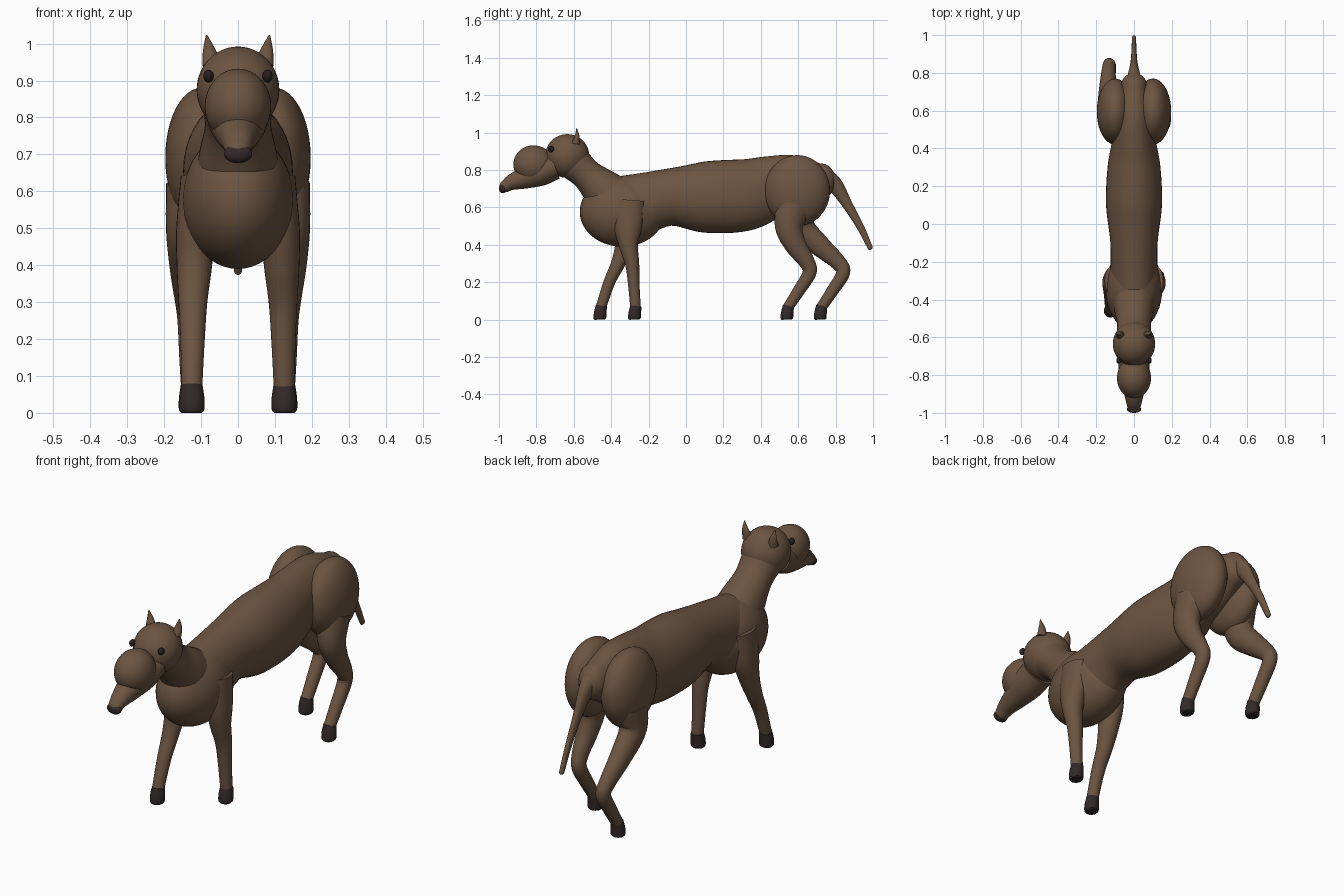
import bpy
import bmesh
import math
from mathutils import Vector

if "Cube" in bpy.data.objects:
    bpy.data.objects.remove(bpy.data.objects["Cube"], do_unlink=True)


def material(name, rgb):
    mat = bpy.data.materials.new(name)
    mat.use_nodes = True
    colour = (*rgb, 1)
    mat.diffuse_color = colour
    mat.node_tree.nodes["Principled BSDF"].inputs["Base Color"].default_value = colour
    return mat


coat = material("brown coat", (0.15, 0.09, 0.053))
hoof_dark = material("dark hoof", (0.032, 0.021, 0.022))
eye_dark = material("dark eye", (0.02, 0.014, 0.014))


def finish(bm, name, mat):
    bmesh.ops.recalc_face_normals(bm, faces=bm.faces)
    mesh = bpy.data.meshes.new(name)
    bm.to_mesh(mesh)
    bm.free()
    mesh.materials.append(mat)
    obj = bpy.data.objects.new(name, mesh)
    bpy.context.collection.objects.link(obj)
    bpy.ops.object.select_all(action="DESELECT")
    obj.select_set(True)
    bpy.context.view_layer.objects.active = obj
    bpy.ops.object.shade_smooth_by_angle(angle=math.radians(50))
    return obj


def ellipsoid(name, centre, radii, mat=coat):
    bm = bmesh.new()
    bmesh.ops.create_uvsphere(bm, u_segments=40, v_segments=24, radius=1)
    for v in bm.verts:
        v.co = Vector(c + r * p for c, r, p in zip(centre, radii, v.co))
    return finish(bm, name, mat)


def smooth_path(stations, steps=6):
    """Catmull-Rom through the stations, radii included."""
    pts = [Vector(s) for s in stations]
    pts = [2 * pts[0] - pts[1]] + pts + [2 * pts[-1] - pts[-2]]
    out = []
    for a, b, c, d in zip(pts, pts[1:], pts[2:], pts[3:]):
        for i in range(steps):
            t = i / steps
            out.append(0.5 * (2 * b + (c - a) * t + (2 * a - 5 * b + 4 * c - d) * t * t
                              + (3 * b - a - 3 * c + d) * t ** 3))
    out.append(pts[-2])
    return out


def limb(name, stations, mat=coat, sides=28, rounded=False):
    """Loft ellipses; a station is x, y, z, radius across x, radius in the side plane."""
    path = smooth_path(stations)
    rings = []
    for i, p in enumerate(path):
        a, b = path[max(i - 1, 0)], path[min(i + 1, len(path) - 1)]
        direction = Vector((0, b[1] - a[1], b[2] - a[2])).normalized()
        rings.append((Vector(p[:3]), direction, p[3], p[4]))
    if rounded:
        centre, direction, rx, rv = rings[-1]
        for k in range(1, 6):
            ang = k * math.pi / 11
            rings.append((centre + direction * min(rx, rv) * math.sin(ang), direction,
                          rx * math.cos(ang), rv * math.cos(ang)))
    bm = bmesh.new()
    loops = []
    for centre, direction, rx, rv in rings:
        side = Vector((1, 0, 0))
        up = direction.cross(side)
        loops.append([bm.verts.new(centre + side * rx * math.cos(q) + up * rv * math.sin(q))
                      for q in (2 * math.pi * j / sides for j in range(sides))])
    for lo, hi in zip(loops, loops[1:]):
        for j in range(sides):
            k = (j + 1) % sides
            bm.faces.new((lo[j], lo[k], hi[k], hi[j]))
    bm.faces.new(loops[0])
    bm.faces.new(loops[-1])
    return finish(bm, name, mat)


# Trunk, chest and neck
limb("body", [(0, -0.30, 0.60, 0.125, 0.175), (0, -0.10, 0.653, 0.125, 0.152),
              (0, 0.10, 0.655, 0.148, 0.19), (0, 0.30, 0.665, 0.14, 0.193),
              (0, 0.45, 0.705, 0.115, 0.17), (0, 0.60, 0.73, 0.10, 0.15),
              (0, 0.73, 0.745, 0.07, 0.09)], sides=40, rounded=True)
ellipsoid("chest", (0, -0.34, 0.577), (0.15, 0.228, 0.187))
limb("neck", [(0, -0.60, 0.84, 0.095, 0.095), (0, -0.53, 0.775, 0.09, 0.085),
              (0, -0.45, 0.70, 0.105, 0.112), (0, -0.37, 0.62, 0.12, 0.14)])

# Head
ellipsoid("head", (0, -0.635, 0.875), (0.112, 0.118, 0.117))
ellipsoid("muzzle", (0, -0.815, 0.83), (0.09, 0.108, 0.102))
limb("snout", [(0, -0.70, 0.82, 0.085, 0.07), (0, -0.78, 0.79, 0.08, 0.075),
               (0, -0.86, 0.76, 0.062, 0.06), (0, -0.93, 0.735, 0.045, 0.043),
               (0, -0.965, 0.713, 0.036, 0.032)], rounded=True)
ellipsoid("nose", (0, -0.98, 0.702), (0.038, 0.02, 0.026), hoof_dark)

# Tail
limb("tail", [(0, 0.74, 0.77, 0.05, 0.05), (0, 0.80, 0.715, 0.03, 0.042),
              (0, 0.86, 0.62, 0.018, 0.028), (0, 0.93, 0.50, 0.013, 0.02),
              (0, 0.985, 0.385, 0.011, 0.014)], sides=16, rounded=True)

# Leg stations for the left side; each right leg is the same leg swung along y
front_leg = [(0.110, -0.30, 0.64, 0.045, 0.08), (0.115, -0.31, 0.50, 0.052, 0.075),
             (0.118, -0.308, 0.40, 0.048, 0.052), (0.122, -0.288, 0.30, 0.039, 0.038),
             (0.123, -0.28, 0.20, 0.033, 0.031), (0.125, -0.27, 0.065, 0.028, 0.028)]
front_swing = [0, 0, -0.02, -0.075, -0.13, -0.185]
hind_leg = [(0.115, 0.58, 0.62, 0.08, 0.10), (0.135, 0.55, 0.50, 0.06, 0.075),
            (0.138, 0.585, 0.40, 0.048, 0.058), (0.135, 0.645, 0.31, 0.037, 0.043),
            (0.13, 0.66, 0.25, 0.034, 0.037), (0.128, 0.60, 0.15, 0.031, 0.032),
            (0.126, 0.545, 0.065, 0.028, 0.028)]
hind_swing = [0.04, 0.065, 0.125, 0.165, 0.18, 0.18, 0.178]


def leg(name, stations, swing, side):
    moved = [(side * x, y + (s if side < 0 else 0), z, rx, rv)
             for (x, y, z, rx, rv), s in zip(stations, swing)]
    limb(name, moved)
    x, y = moved[-1][:2]
    limb(name + "_hoof", [(x, y + 0.003, 0.075, 0.029, 0.03), (x, y - 0.003, 0.04, 0.034, 0.033),
                          (x, y - 0.006, 0.01, 0.034, 0.034), (x, y - 0.006, 0, 0.027, 0.027)],
         hoof_dark)


for label, s in (("left", 1), ("right", -1)):
    leg(label + "_front_leg", front_leg, front_swing, s)
    leg(label + "_hind_leg", hind_leg, hind_swing, s)
    ellipsoid(label + "_haunch", (s * 0.1, 0.595, 0.69), (0.097, 0.175, 0.19))
    ellipsoid(label + "_eye", (s * 0.08, -0.722, 0.912), (0.014, 0.017, 0.017), eye_dark)
    limb(label + "_ear", [(s * 0.07, -0.59, 0.94, 0.026, 0.022), (s * 0.077, -0.582, 0.98, 0.018, 0.013),
                          (s * 0.085, -0.585, 1.023, 0.002, 0.002)], sides=16)
